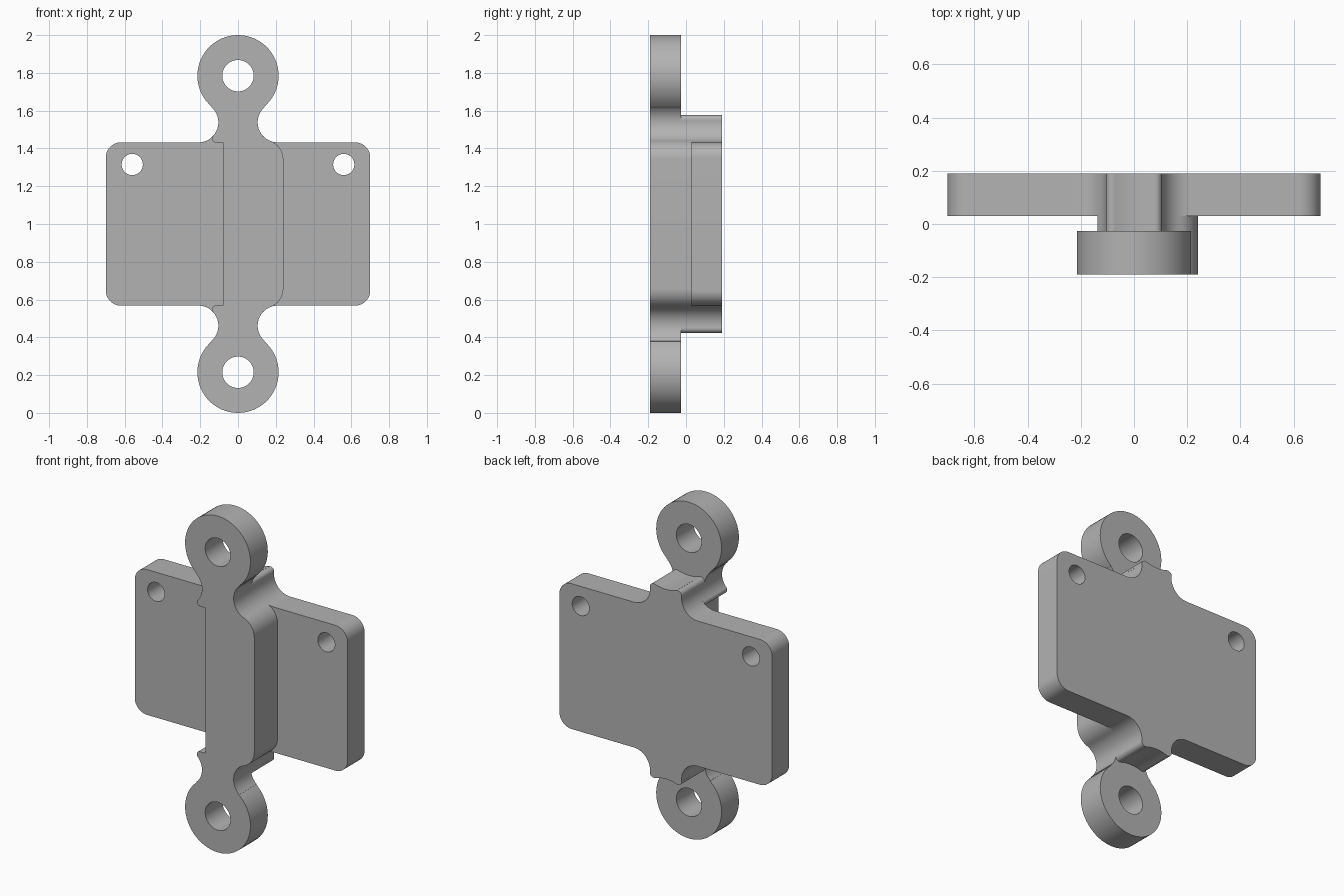
import bpy, bmesh
from math import radians, degrees, atan2, cos, sin, pi

cube = bpy.data.objects.get("Cube")
if cube:
    bpy.data.objects.remove(cube)

grey = bpy.data.materials.new("plain grey")
grey.use_nodes = True
GREY = (0.45, 0.45, 0.45, 1)
grey.diffuse_color = GREY
grey.node_tree.nodes["Principled BSDF"].inputs["Base Color"].default_value = GREY

MID = 1.0  # height of the mirror line


def arc(x, z, r, a, b):
    n = max(3, int(abs(b - a) / 6))
    angles = [radians(a + (b - a) * i / n) for i in range(n + 1)]
    return [(x + r * cos(t), z + r * sin(t)) for t in angles]


def chain(circles, start, end, turn):
    """Follow touching circles, alternately outward (turn 1) and inward (-1)."""
    pts = []
    for i, (x, z, r) in enumerate(circles):
        stop = end
        if i + 1 < len(circles):
            nx, nz, _ = circles[i + 1]
            stop = degrees(atan2(nz - z, nx - x))
        sweep = ((stop - start) * turn) % 360
        pts += arc(x, z, r, start, start + sweep * turn)
        start = stop + 180
        turn = -turn
    return pts


def slab(name, upper, y0, y1, holes=()):
    """Mirror an upper half outline downward and extrude it from y0 to y1."""
    outline = upper + [(x, -z) for x, z in reversed(upper)]
    loops = [outline] + [arc(x, z, r, 0, 354) for x, z, r in holes]
    curve = bpy.data.curves.new(name, 'CURVE')
    curve.dimensions = '2D'
    curve.fill_mode = 'BOTH'
    curve.extrude = (y1 - y0) / 2
    for pts in loops:
        spline = curve.splines.new('POLY')
        spline.points.add(len(pts) - 1)
        for p, (x, z) in zip(spline.points, pts):
            p.co = (x, z, 0, 1)
        spline.use_cyclic_u = True
    obj = bpy.data.objects.new(name, curve)
    bpy.context.collection.objects.link(obj)
    obj.rotation_euler.x = pi / 2
    obj.location = (0, (y0 + y1) / 2, MID)
    bpy.ops.object.select_all(action='DESELECT')
    obj.select_set(True)
    bpy.context.view_layer.objects.active = obj
    bpy.ops.object.convert(target='MESH')
    obj = bpy.context.view_layer.objects.active
    # Weld the caps to the walls
    bm = bmesh.new()
    bm.from_mesh(obj.data)
    bmesh.ops.remove_doubles(bm, verts=bm.verts, dist=0.0002)
    bmesh.ops.recalc_face_normals(bm, faces=bm.faces)
    bm.to_mesh(obj.data)
    bm.free()
    obj.data.materials.clear()
    obj.data.materials.append(grey)
    bpy.ops.object.shade_smooth_by_angle(angle=radians(30))
    return obj


# Shared circles: neck fillets, ear, bar corners and tab corners
neck_l, neck_r = (-0.21, 0.538, 0.106), (0.21, 0.538, 0.106)
ear = (0, 0.785, 0.215)
shoulder = (0.134, 0.341, 0.106)
lip = (-0.118, 0.452, 0.02)
tab = [(0.08, 0.552, 0.025), (0, 0.785, 0.221), (-0.08, 0.552, 0.025)]
bar_edge = [(-0.08, 0.432)]

# Front bar with an eyelet at each end
bar = chain([shoulder, neck_r, ear, neck_l, lip], 0, 270, 1) + bar_edge
slab("front_bar", bar, -0.19, -0.027, [(0, s * 0.785, 0.083) for s in (1, -1)])

# Core joining the bar to the plate, cut short below the eyelets
core = chain([shoulder, neck_r] + tab + [neck_l, lip], 0, 270, 1) + bar_edge
slab("core", core, -0.027, 0.03)

# Back plate with rounded corners, tabs and two screw holes
plate = (arc(0.62, 0.352, 0.08, 0, 90)
         + chain([neck_r] + tab + [neck_l], 270, 270, -1)
         + arc(-0.62, 0.352, 0.08, 90, 180))
slab("back_plate", plate, 0.03, 0.19, [(s * 0.56, 0.315, 0.056) for s in (1, -1)])
